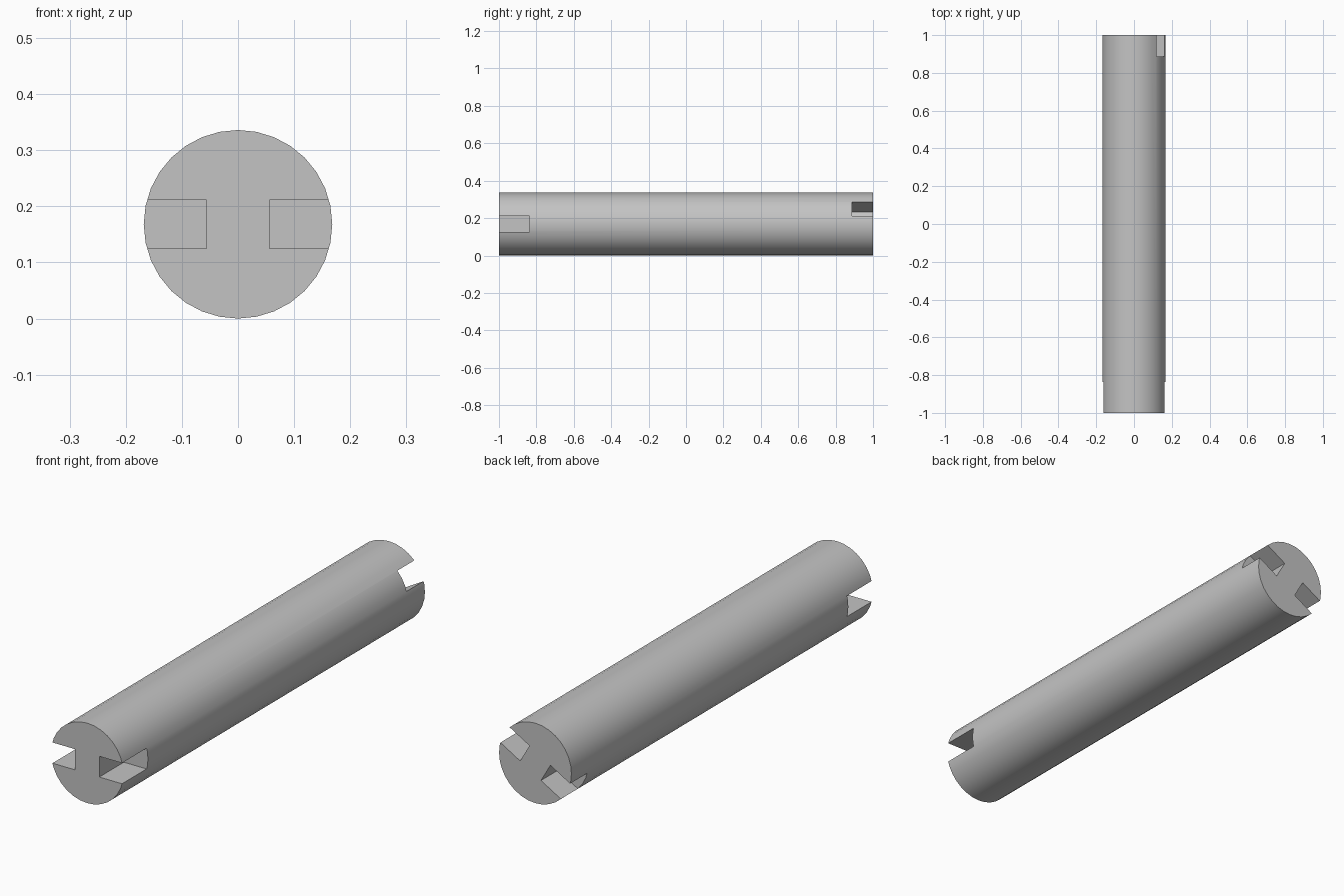
import bpy
from math import cos, sin, radians, pi

RADIUS = 0.168
LENGTH = 2.0
SLOT_WIDTH = 0.087
SLOT_INNER = 0.056   # distance from the axis to the slot's inner wall
SLOT_OUTER = 0.25

default = bpy.data.objects.get("Cube")
if default:
    bpy.data.objects.remove(default, do_unlink=True)

grey = bpy.data.materials.new("plain grey")
grey.use_nodes = True
colour = (0.55, 0.55, 0.55, 1)
grey.diffuse_color = colour
grey.node_tree.nodes["Principled BSDF"].inputs["Base Color"].default_value = colour

# Round shaft lying along y
bpy.ops.mesh.primitive_cylinder_add(vertices=32, radius=RADIUS, depth=LENGTH,
                                    location=(0, 0, RADIUS), rotation=(pi / 2, 0, 0))
shaft = bpy.context.object
shaft.name = "slotted_shaft"
shaft.data.materials.append(grey)


def cut_slot(name, end, depth, angle):
    """Radial slot open at one end of the shaft and at its side."""
    overshoot = 0.05
    middle = (SLOT_INNER + SLOT_OUTER) / 2
    y = end * (LENGTH / 2 - depth / 2 + overshoot / 2)
    bpy.ops.mesh.primitive_cube_add(
        size=1, location=(middle * cos(angle), y, RADIUS + middle * sin(angle)),
        rotation=(0, -angle, 0))
    cutter = bpy.context.object
    cutter.name = name
    cutter.scale = (SLOT_OUTER - SLOT_INNER, depth + overshoot, SLOT_WIDTH)
    cutter.data.materials.append(grey)
    cutter.hide_render = True
    cutter.hide_set(True)
    mod = shaft.modifiers.new(name, "BOOLEAN")
    mod.operation = "DIFFERENCE"
    mod.solver = "EXACT"
    mod.object = cutter
    return cutter


# Level slots at the front, tilted and shorter slots at the back
cutters = []
for side, turn in (("left", 0), ("right", pi)):
    cutters.append(cut_slot("front_slot_" + side, -1, 0.163, turn))
    cutters.append(cut_slot("back_slot_" + side, 1, 0.113, turn + radians(30)))

# Apply the cuts and remove the cutters
bpy.context.view_layer.update()
graph = bpy.context.evaluated_depsgraph_get()
cut_mesh = bpy.data.meshes.new_from_object(shaft.evaluated_get(graph))
shaft.modifiers.clear()
shaft.data = cut_mesh
for cutter in cutters:
    bpy.data.objects.remove(cutter, do_unlink=True)

bpy.ops.object.select_all(action="DESELECT")
shaft.select_set(True)
bpy.context.view_layer.objects.active = shaft
bpy.ops.object.shade_smooth_by_angle(angle=radians(30))
